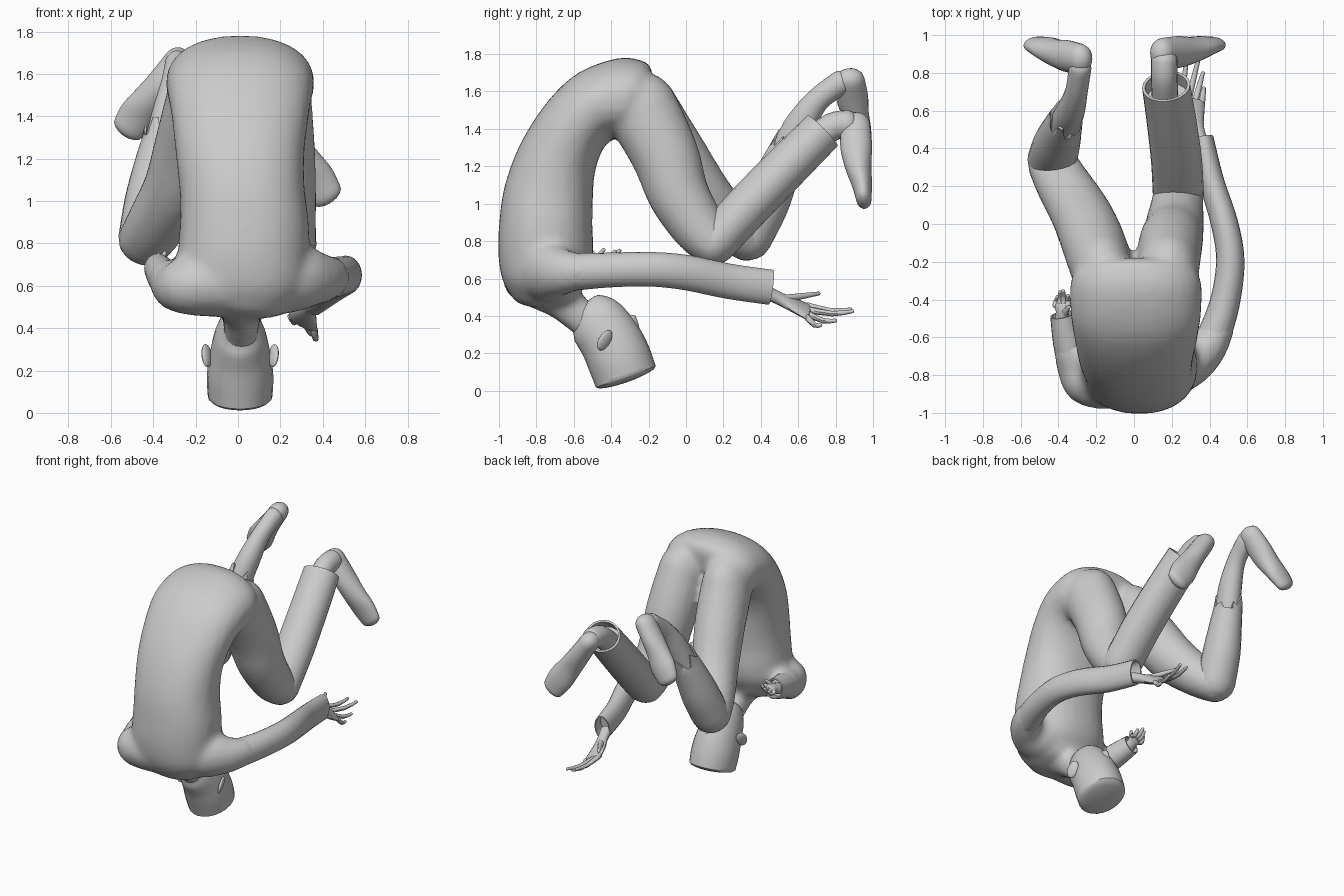
import bpy, bmesh, math, random
from mathutils import Vector, Matrix

if "Cube" in bpy.data.objects:
    bpy.data.objects.remove(bpy.data.objects["Cube"])

random.seed(4)
X, Z = Vector((1, 0, 0)), Vector((0, 0, 1))


def spline(p, k):
    """Smooth (Catmull-Rom) interpolation of rows (x, y, z, half width, half depth)."""
    out = []
    for i in range(len(p) - 1):
        a, b, c, d = p[max(i - 1, 0)], p[i], p[i + 1], p[min(i + 2, len(p) - 1)]
        for s in range(k):
            t = s / k
            out.append([0.5 * (2 * q + (r - o) * t + (2 * o - 5 * q + 4 * r - u) * t * t
                               + (3 * q - o - 3 * r + u) * t ** 3) for o, q, r, u in zip(a, b, c, d)])
    return out + [list(p[-1])]


def loft(bm, pts, ref=X, n=20, k=4, dome=(0, 0), open_end=False, jag=0, power=1.0):
    """Skin elliptical rings along a path; ends may be domed, flat, hollow or ragged."""
    p = spline(pts, k)
    c = [Vector(q[:3]) for q in p]
    tan = [(c[min(i + 1, len(c) - 1)] - c[max(i - 1, 0)]).normalized() for i in range(len(c))]
    rings = [(c[i], tan[i], p[i][3], p[i][4]) for i in range(len(c))]
    for end, length in enumerate(dome):
        if not length:
            continue
        o, t, a, b = rings[-1 if end else 0]
        for deg in (25, 45, 65, 82):
            s, w = math.sin(math.radians(deg)), math.cos(math.radians(deg))
            ring = (o + t * length * s * (1 if end else -1), t, a * w, b * w)
            if end:
                rings.append(ring)
            else:
                rings.insert(0, ring)
    if open_end:
        o, t, a, b = rings[-1]
        rings += [(o, t, a * .88, b * .88), (o - t * .08, t, a * .85, b * .85)]
    loops = []
    offs = [random.uniform(-jag, jag) for _ in range(n)]
    for j, (o, t, a, b) in enumerate(rings):
        u = (ref - t * ref.dot(t)).normalized()
        v = t.cross(u)
        loop = []
        for i in range(n):
            cs, sn = math.cos(2 * math.pi * i / n), math.sin(2 * math.pi * i / n)
            cs = math.copysign(abs(cs) ** power, cs)
            sn = math.copysign(abs(sn) ** power, sn)
            shift = t * offs[i] if jag and j in (len(rings) - 2, len(rings) - 3) else t * 0
            loop.append(bm.verts.new(o + u * a * cs + v * b * sn + shift))
        loops.append(loop)
    for l0, l1 in zip(loops, loops[1:]):
        for i in range(n):
            bm.faces.new((l0[i], l0[(i + 1) % n], l1[(i + 1) % n], l1[i]))
    bm.faces.new(loops[0][::-1])
    bm.faces.new(loops[-1])


def finish(name, bm, angle=45):
    bmesh.ops.recalc_face_normals(bm, faces=bm.faces[:])
    me = bpy.data.meshes.new(name)
    bm.to_mesh(me)
    bm.free()
    ob = bpy.data.objects.new(name, me)
    bpy.context.collection.objects.link(ob)
    bpy.ops.object.select_all(action='DESELECT')
    ob.select_set(True)
    bpy.context.view_layer.objects.active = ob
    bpy.ops.object.shade_smooth_by_angle(angle=math.radians(angle))
    return ob


def part(name, pts, **kw):
    bm = bmesh.new()
    loft(bm, pts, **kw)
    return finish(name, bm)


# Body: torso, hips, thighs, shoulders and neck fused into one skin
bm = bmesh.new()
loft(bm, [(0, -.75, .53, .26, .19), (.01, -.755, .62, .31, .235), (.025, -.75, .74, .31, .255),
          (.03, -.75, .88, .305, .25), (.02, -.735, 1.05, .295, .24), (.01, -.69, 1.235, .305, .215),
          (.01, -.6, 1.41, .325, .195), (.01, -.48, 1.525, .345, .2), (.01, -.34, 1.56, .35, .22),
          (.01, -.29, 1.55, .34, .22)], dome=(.08, .08), n=28, power=.9)
loft(bm, [(.18, -.25, 1.52, .165, .2), (.185, -.17, 1.38, .17, .19), (.195, -.1, 1.23, .17, .18),
          (.21, -.04, 1.05, .16, .165), (.225, .07, .87, .145, .145), (.235, .15, .785, .135, .125)],
     dome=(.17, .115))
loft(bm, [(-.17, -.25, 1.52, .16, .2), (-.195, -.16, 1.39, .168, .19), (-.23, -.06, 1.25, .168, .178),
          (-.29, .07, 1.06, .158, .165), (-.38, .22, .9, .145, .14), (-.435, .325, .815, .133, .125)],
     dome=(.17, .12))
loft(bm, [(.08, -.75, .62, .16, .2), (.27, -.72, .64, .165, .16), (.38, -.66, .635, .125, .11),
          (.45, -.55, .64, .095, .085)], ref=Z, dome=(.05, .06))
loft(bm, [(-.08, -.8, .61, .16, .18), (-.24, -.82, .6, .14, .15), (-.31, -.76, .6, .11, .1),
          (-.34, -.66, .64, .09, .085)], ref=Z, dome=(.05, .08))
loft(bm, [(.01, -.74, .55, .15, .14), (.015, -.66, .48, .1, .105), (.015, -.58, .41, .085, .095),
          (.01, -.5, .34, .08, .09)])
body = finish("body", bm)
remesh = body.modifiers.new("fuse", 'REMESH')
remesh.mode = 'VOXEL'
remesh.voxel_size = .025
remesh.use_smooth_shade = True
relax = body.modifiers.new("relax", 'SMOOTH')
relax.iterations = 4

# Head, upside down, cut flat across the crown
part("head", [(.01, -.53, .42, .09, .12), (.01, -.478, .37, .12, .155), (.01, -.405, .27, .145, .167),
              (.01, -.357, .17, .157, .172), (.01, -.322, .075, .152, .17)], dome=(.04, .03), n=24)
part("nose", [(.01, -.27, .30, .012, .015), (.01, -.28, .345, .022, .03), (.01, -.3, .385, .028, .035)],
     n=10, dome=(.01, .015))
part("mouth", [(-.035, -.37, .42, .012, .02), (.01, -.36, .43, .022, .025), (.055, -.37, .42, .012, .02)],
     ref=Z, n=10, dome=(.01, .01))
for side, name in ((-1, "left_ear"), (1, "right_ear")):
    bm = bmesh.new()
    bmesh.ops.create_uvsphere(bm, u_segments=14, v_segments=10, radius=1)
    bmesh.ops.transform(bm, verts=bm.verts, matrix=Matrix.Translation((.01 + side * .158, -.435, .27))
                        @ Matrix.Rotation(math.radians(-30), 4, 'X')
                        @ Matrix.Rotation(side * .6, 4, 'Z') @ Matrix.Diagonal((.016, .038, .06, 1)))
    finish(name, bm)

# Trouser legs below the knees
part("right_shin", [(.235, .15, .79, .135, .118), (.225, .335, .99, .135, .122), (.2, .535, 1.195, .132, .12),
                    (.17, .73, 1.39, .128, .115)], dome=(.12, 0), open_end=True)
part("left_shin", [(-.435, .335, .82, .13, .125), (-.41, .42, 1.0, .125, .13), (-.385, .49, 1.16, .108, .115),
                   (-.36, .555, 1.3, .09, .1)], dome=(.12, 0), open_end=True, jag=.09)

# Ankles and feet
part("right_ankle", [(.165, .66, 1.32, .07, .075), (.16, .78, 1.41, .07, .075), (.16, .87, 1.425, .07, .075)],
     dome=(0, .05))
part("left_ankle", [(-.375, .52, 1.22, .08, .09), (-.335, .6, 1.4, .075, .085), (-.305, .7, 1.55, .06, .065),
                    (-.285, .83, 1.65, .06, .065)], dome=(0, .05))
for name, heel, toe in (("right_foot", (.15, .9, 1.425), (.415, .95, 1.03)),
                        ("left_foot", (-.285, .87, 1.66), (-.515, .95, 1.345))):
    h, t = Vector(heel), Vector(toe)
    rows = []
    for f, dy, a, b in ((0, .005, .065, .08), (.3, -.005, .07, .085), (.55, -.008, .08, .072),
                        (.8, 0, .092, .055), (1, 0, .08, .042)):
        rows.append((*(h.lerp(t, f) + Vector((0, dy, 0))), a, b))
    part(name, rows, dome=(.065, .045))

# Arms
part("right_sleeve", [(.42, -.6, .635, .09, .1), (.48, -.42, .645, .08, .093), (.51, -.2, .65, .075, .092),
                      (.48, 0, .632, .072, .094), (.41, .23, .585, .066, .094), (.365, .455, .553, .056, .094)],
     dome=(.08, 0), open_end=True)
part("left_sleeve", [(-.31, -.77, .6, .09, .1), (-.35, -.62, .645, .08, .085), (-.38, -.48, .685, .064, .07)],
     dome=(.08, 0), open_end=True)


def hand(name, wrist, palm, knuckles, tips, thumb, r):
    """Wrist and palm with four fingers spread along the knuckle line, plus a thumb."""
    bm = bmesh.new()
    w, m = Vector(wrist), Vector(palm)
    k0, k1 = Vector(knuckles[0]), Vector(knuckles[1])
    mid, across, half = (k0 + k1) / 2, (k1 - k0).normalized(), (k1 - k0).length / 2
    loft(bm, [(*w, r * 2.6, r * 2.2), (*w.lerp(m, .5), r * 2.4, r * 1.9), (*m, half, r * 1.6),
              (*mid, half + r, r * 1.1)], ref=across, n=12, dome=(0, r))
    for i, tip in enumerate(tips):
        s, e = k0.lerp(k1, i / (len(tips) - 1)), Vector(tip)
        bend = s.lerp(e, .55) - Vector((0, 0, r))
        loft(bm, [(*s, r, r), (*bend, r * .85, r * .85), (*e, r * .6, r * .6)],
             n=8, k=2, dome=(r, r * .5))
    s, e = w.lerp(m, .6), Vector(thumb)
    loft(bm, [(*s, r * 1.4, r * 1.4), (*s.lerp(e, .5), r, r), (*e, r * .6, r * .6)], n=8, k=2, dome=(r, r * .5))
    finish(name, bm)


hand("right_hand", (.355, .42, .53), (.315, .57, .46), ((.36, .65, .39), (.25, .65, .455)),
     ((.37, .72, .35), (.365, .8, .375), (.345, .89, .425), (.28, .88, .435)), (.215, .71, .52), .017)
hand("left_hand", (-.38, -.53, .67), (-.38, -.46, .7), ((-.415, -.43, .69), (-.35, -.43, .72)),
     ((-.405, -.385, .71), (-.39, -.36, .735), (-.375, -.355, .75), (-.35, -.38, .745)), (-.345, -.44, .755), .017)
